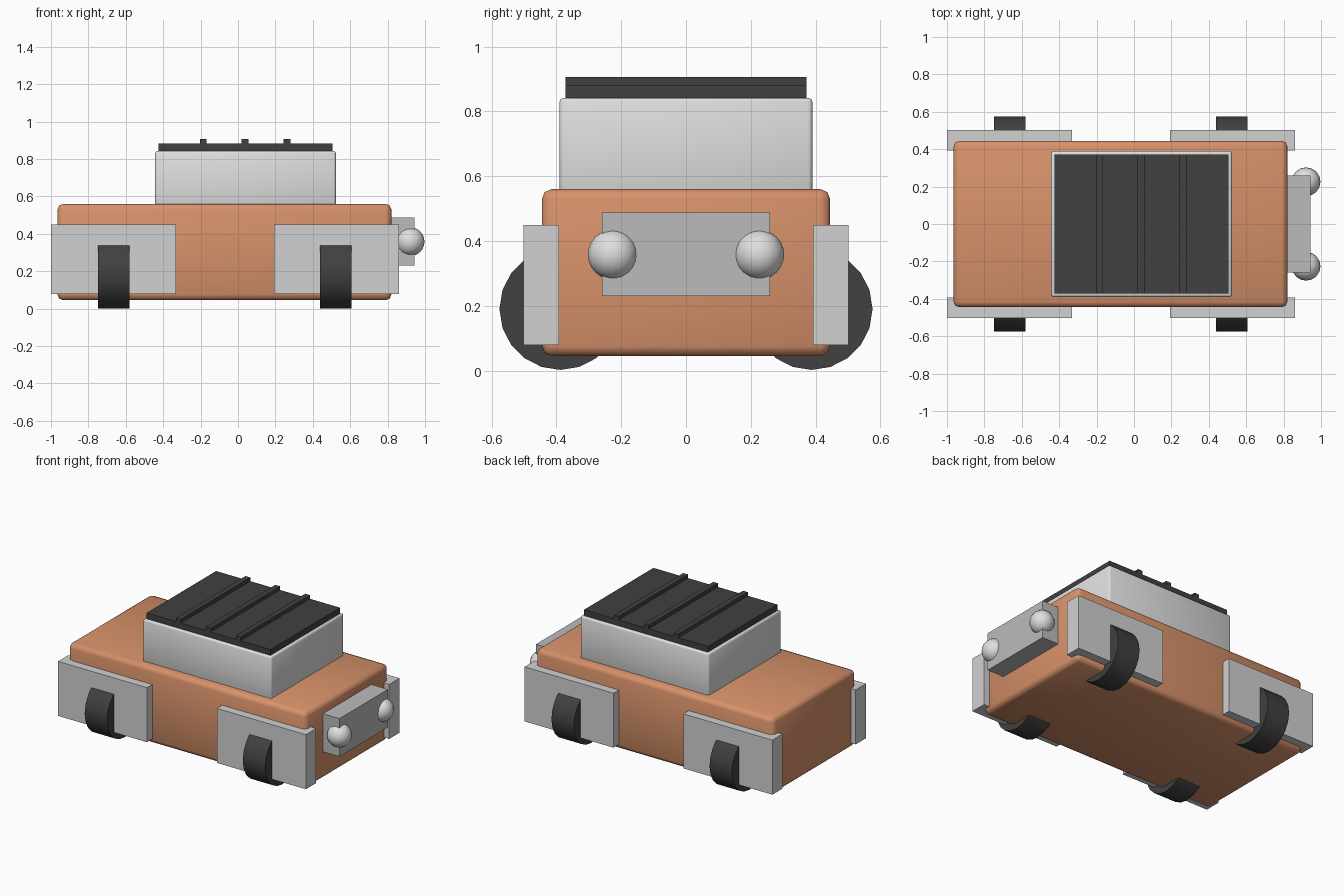
import bpy
import bmesh
from math import radians
from mathutils import Matrix, Vector

old = bpy.data.objects.get("Cube")
if old:
    bpy.data.objects.remove(old, do_unlink=True)


def material(name, r, g, b):
    mat = bpy.data.materials.new(name)
    mat.use_nodes = True
    mat.diffuse_color = (r, g, b, 1)
    bsdf = next(n for n in mat.node_tree.nodes if n.type == 'BSDF_PRINCIPLED')
    bsdf.inputs["Base Color"].default_value = (r, g, b, 1)
    return mat


orange = material("orange paint", 0.68, 0.285, 0.145)
pale_grey = material("pale grey", 0.74, 0.74, 0.74)
light_grey = material("light grey", 0.64, 0.64, 0.64)
mid_grey = material("mid grey", 0.5, 0.5, 0.5)
charcoal = material("charcoal", 0.052, 0.052, 0.052)


def add_object(name, bm, mat, smooth=False):
    mesh = bpy.data.meshes.new(name)
    for face in bm.faces:
        face.smooth = smooth
    bm.to_mesh(mesh)
    bm.free()
    mesh.materials.append(mat)
    obj = bpy.data.objects.new(name, mesh)
    bpy.context.collection.objects.link(obj)
    return obj


def box(name, x, y, z, mat, bevel=0.0):
    """Box spanning the given (low, high) ranges, softly rounded if bevelled."""
    low, high = Vector((x[0], y[0], z[0])), Vector((x[1], y[1], z[1]))
    bm = bmesh.new()
    place = Matrix.Translation((low + high) / 2) @ Matrix.Diagonal((high - low).to_4d())
    bmesh.ops.create_cube(bm, size=1, matrix=place)
    obj = add_object(name, bm, mat, smooth=bevel > 0)
    if bevel:
        mod = obj.modifiers.new("rounded edges", 'BEVEL')
        mod.width = bevel
        mod.segments = 2
        mod.harden_normals = False
    return obj


def wheel(name, x, y):
    """Disc whose axle runs along the length of the body."""
    bm = bmesh.new()
    place = Matrix.Translation((x, y, 0.19)) @ Matrix.Rotation(radians(90), 4, 'Y')
    bmesh.ops.create_cone(bm, cap_ends=True, segments=20, radius1=0.188,
                          radius2=0.188, depth=0.168, matrix=place)
    obj = add_object(name, bm, charcoal)
    for face in obj.data.polygons:
        face.use_smooth = len(face.vertices) == 4
    # Keep the cap rims crisp
    for edge in obj.data.edges:
        a, b = (obj.data.vertices[i].co for i in edge.vertices)
        edge.use_edge_sharp = abs(a.x - b.x) < 0.01


def headlight(name, y):
    bm = bmesh.new()
    bmesh.ops.create_uvsphere(bm, u_segments=16, v_segments=12, radius=0.077,
                              matrix=Matrix.Translation((0.92, y, 0.358)))
    add_object(name, bm, pale_grey, smooth=True)


# Main body and cabin
box("body", (-0.965, 0.82), (-0.445, 0.445), (0.045, 0.56), orange, 0.03)
box("cabin", (-0.443, 0.523), (-0.39, 0.39), (0.53, 0.842), pale_grey, 0.012)

# Roof with three raised ribs
box("roof", (-0.425, 0.505), (-0.372, 0.372), (0.835, 0.882), charcoal)
for i, x in enumerate((-0.186, 0.038, 0.262)):
    box(f"roof_rib_{i + 1}", (x - 0.018, x + 0.018), (-0.372, 0.372),
        (0.88, 0.907), charcoal)

# Nose plate
box("nose_plate", (0.8, 0.944), (-0.26, 0.26), (0.23, 0.488), mid_grey)

# Headlights, fenders and wheels on both sides
for side, s in (("left", 1), ("right", -1)):
    headlight(f"headlight_{side}", s * 0.226)
    for end, start, axle in (("rear", -1.0, -0.664), ("front", 0.193, 0.523)):
        box(f"fender_{end}_{side}", (start, start + 0.668),
            sorted((s * 0.392, s * 0.502)), (0.079, 0.449), light_grey)
        wheel(f"wheel_{end}_{side}", axle, s * 0.388)
